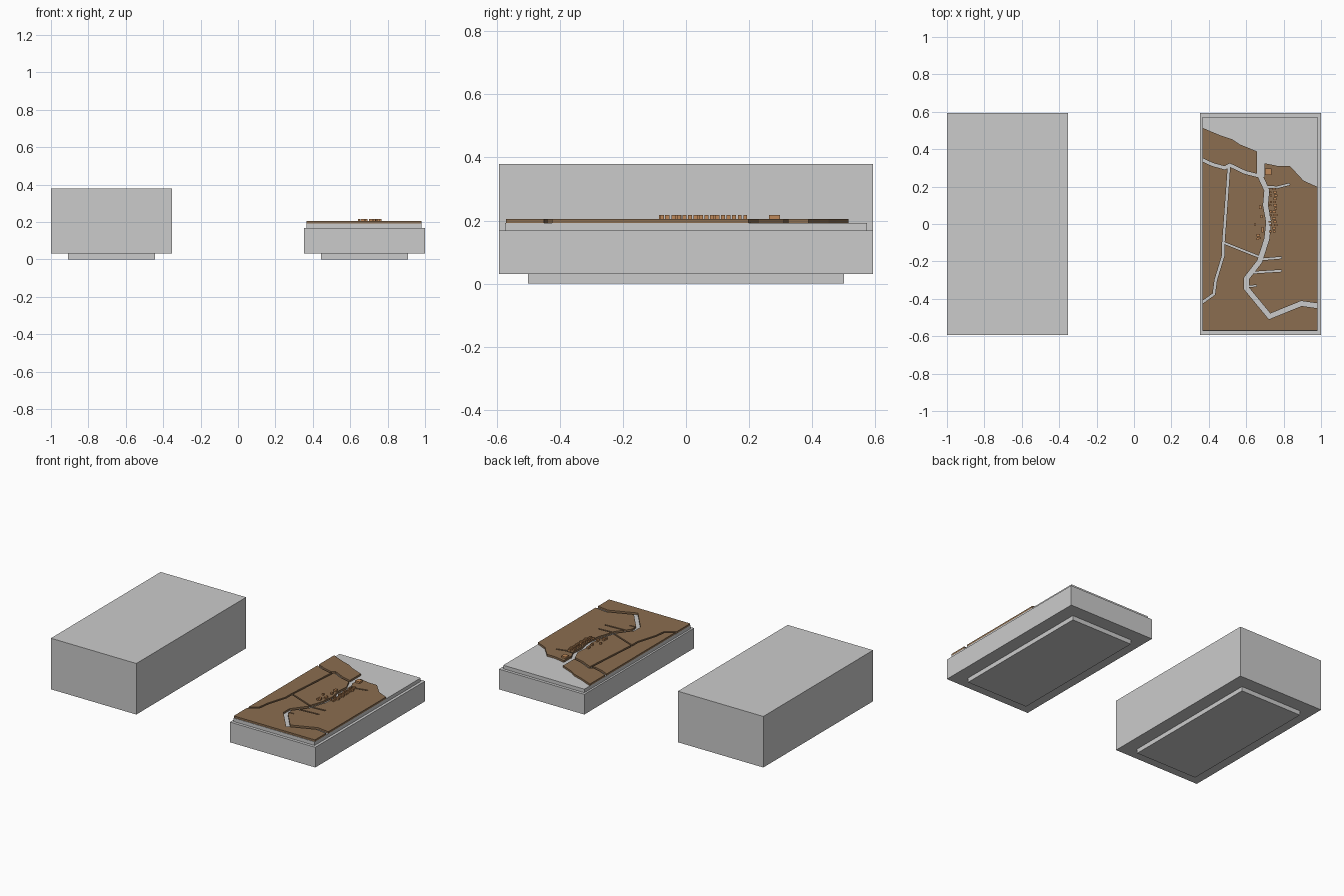
import bpy, bmesh, random
from mathutils import Vector

random.seed(4)

def material(name, rgb):
    m = bpy.data.materials.new(name)
    m.diffuse_color = (*rgb, 1)
    return m

brown = material("earth_brown", (0.26, 0.155, 0.08))
clay = material("clay", (0.52, 0.25, 0.10))

def prism(name, outline, z0, z1, mat=None):
    bm = bmesh.new()
    face = bm.faces.new([bm.verts.new((x, y, z0)) for x, y in outline])
    ext = bmesh.ops.extrude_face_region(bm, geom=[face])
    top = [v for v in ext["geom"] if isinstance(v, bmesh.types.BMVert)]
    bmesh.ops.translate(bm, verts=top, vec=(0, 0, z1 - z0))
    bmesh.ops.recalc_face_normals(bm, faces=bm.faces)
    me = bpy.data.meshes.new(name)
    bm.to_mesh(me)
    bm.free()
    if mat:
        me.materials.append(mat)
    ob = bpy.data.objects.new(name, me)
    bpy.context.collection.objects.link(ob)
    return ob

def box(name, x0, x1, y0, y1, z0, z1, mat=None):
    return prism(name, [(x0, y0), (x1, y0), (x1, y1), (x0, y1)], z0, z1, mat)

def ribbon(pts, width):
    # Closed outline of constant width around a path, with mitred corners
    p = [Vector(q) for q in pts]
    left, right = [], []
    for i, q in enumerate(p):
        a = (q - p[i - 1]).normalized() if i else (p[1] - q).normalized()
        b = (p[i + 1] - q).normalized() if i < len(p) - 1 else a
        na, nb = Vector((-a.y, a.x)), Vector((-b.y, b.x))
        n = (na + nb).normalized()
        n *= width / 2 / max(n.dot(na), 0.5)
        left.append(q + n)
        right.append(q - n)
    return left + right[::-1]

# Two cases: a closed one on the left, an open one on the right
for side, cx in (("closed", -0.677), ("open", 0.677)):
    box(side + "_foot", cx - 0.232, cx + 0.232, -0.5, 0.5, 0, 0.03)
    box(side + "_base", cx - 0.323, cx + 0.323, -0.593, 0.593, 0.03, 0.168)
box("closed_lid", -1.0, -0.354, -0.593, 0.593, 0.168, 0.379)
box("open_inner_plate", 0.367, 0.981, -0.573, 0.573, 0.168, 0.192)

# Land slab with a stepped coast along the back
coast = [(0.367, -0.57), (0.981, -0.57), (0.981, 0.198), (0.906, 0.232),
         (0.834, 0.31), (0.77, 0.31), (0.697, 0.325), (0.697, 0.25),
         (0.658, 0.25), (0.658, 0.388), (0.567, 0.425), (0.527, 0.452),
         (0.463, 0.473), (0.367, 0.514)]
land = prism("land_slab", coast, 0.192, 0.205, brown)

# Channels cut through the land: (width, path)
channels = [
    (0.026, [(0.678, 0.29), (0.678, 0.25), (0.71, 0.18), (0.703, 0.10), (0.72, 0.01),
             (0.71, -0.08), (0.672, -0.20), (0.602, -0.29), (0.602, -0.345),
             (0.725, -0.494), (0.895, -0.425), (1.0, -0.44)]),
    (0.017, [(0.35, 0.35), (0.42, 0.318), (0.485, 0.30), (0.512, 0.315),
             (0.594, 0.276), (0.685, 0.253)]),
    (0.013, [(0.508, 0.312), (0.495, 0.13), (0.478, -0.10), (0.478, -0.165),
             (0.437, -0.30), (0.427, -0.375), (0.35, -0.43)]),
    (0.010, [(0.478, -0.10), (0.672, -0.177)]),
    (0.010, [(0.672, -0.19), (0.788, -0.18)]),
    (0.010, [(0.63, -0.26), (0.788, -0.25)]),
    (0.008, [(0.60, -0.335), (0.656, -0.33)]),
    (0.010, [(0.70, 0.20), (0.765, 0.196), (0.832, 0.213)]),
]
bpy.context.view_layer.objects.active = land
for w, path in channels:
    cutter = prism("channel_cutter", ribbon(path, w), 0.18, 0.22)
    cutter.hide_render = True
    mod = land.modifiers.new("channel", "BOOLEAN")
    mod.operation = "DIFFERENCE"
    mod.solver = "EXACT"
    mod.object = cutter
    bpy.ops.object.modifier_apply(modifier=mod.name)
    bpy.data.objects.remove(cutter)

def house(x, y, w, d):
    box("house", x - w / 2, x + w / 2, y - d / 2, y + d / 2, 0.203, 0.217, clay)

# Village rows beside the main channel
for i in range(14):
    y = -0.04 + i * 0.0175
    house(0.753 + random.uniform(-0.006, 0.006), y, random.uniform(0.012, 0.022), 0.012)
    if i % 3 != 1:
        house(0.729 + random.uniform(-0.004, 0.004), y, 0.012, random.uniform(0.008, 0.013))

# Scattered houses and the larger hall near the coast
for h in [(0.665, -0.06, 0.018, 0.014), (0.66, -0.08, 0.012, 0.012),
          (0.675, 0.09, 0.016, 0.018), (0.647, -0.003, 0.009, 0.009),
          (0.687, -0.03, 0.012, 0.03), (0.682, 0.04, 0.012, 0.014),
          (0.668, -0.075, 0.022, 0.01), (0.718, 0.28, 0.034, 0.034)]:
    house(*h)
